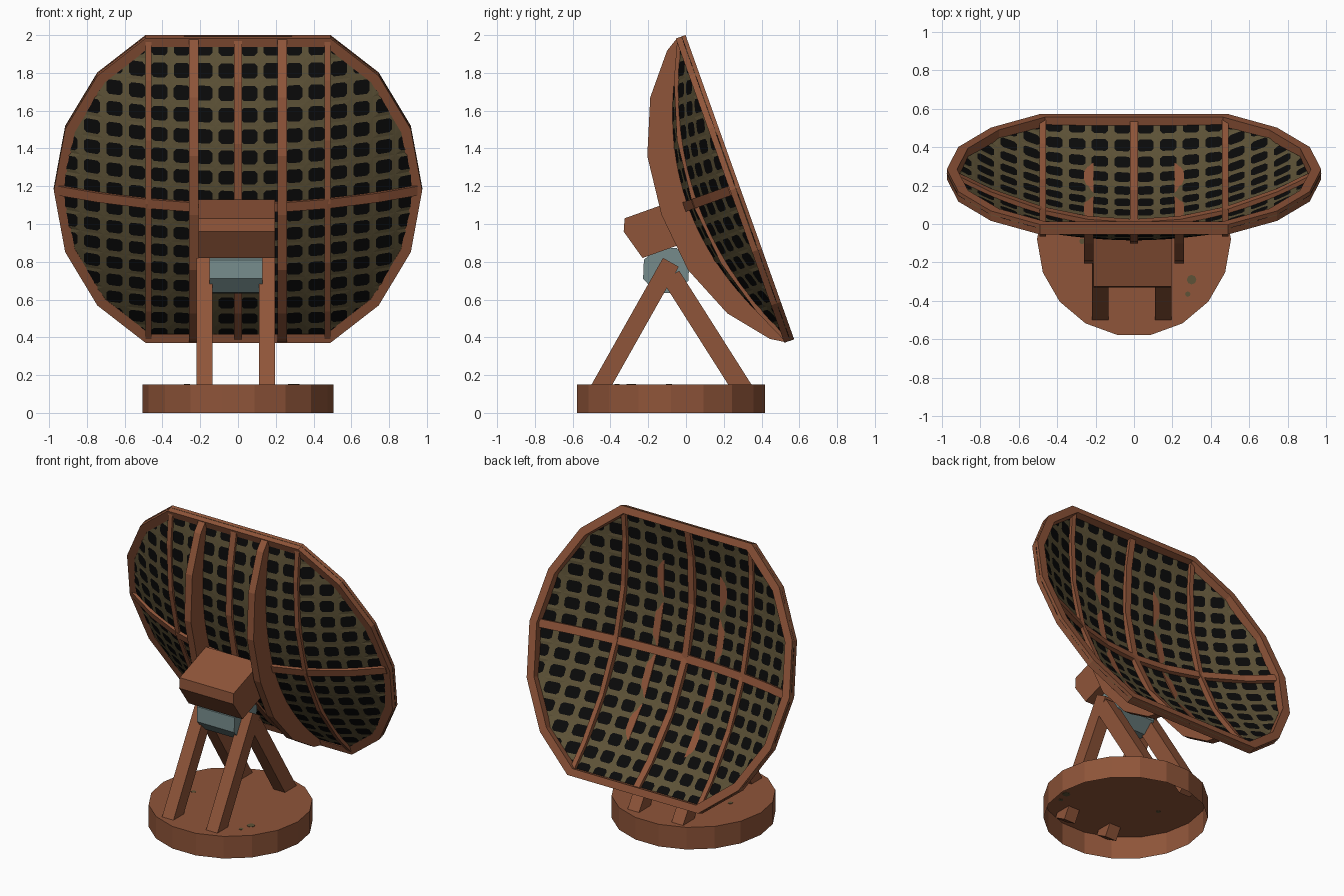
import bpy, bmesh, math
from mathutils import Vector, Matrix

if "Cube" in bpy.data.objects:
    bpy.data.objects.remove(bpy.data.objects["Cube"])


def material(name, rgb):
    m = bpy.data.materials.new(name)
    m.diffuse_color = (*rgb, 1)
    m.use_nodes = True
    m.node_tree.nodes["Principled BSDF"].inputs["Base Color"].default_value = m.diffuse_color
    return m


RUST = material("rust_brown", (0.275, 0.09, 0.041))
OLIVE = material("mesh_olive", (0.11, 0.085, 0.038))
BLACK = material("mesh_black", (0.003, 0.003, 0.003))
GREY = material("drum_grey", (0.18, 0.26, 0.26))

# Dish frame: local x across, local y along the dish axis, local z up the dish
DISH = Matrix.Translation((0, 0.285, 1.195)) @ Matrix.Rotation(math.radians(19.65), 4, 'X')
RIM = [(0.49, 0.855), (0.745, 0.645), (0.915, 0.345), (0.975, 0.0)]
RIM += [(x, -v) for x, v in RIM[-2::-1]]
RIM += [(-x, v) for x, v in RIM[::-1]]
DEPTH = 0.29


def rim_height(x):
    x = abs(x)
    if x <= 0.49:
        return 0.855
    for (x0, v0), (x1, v1) in zip(RIM[:3], RIM[1:4]):
        if x <= x1:
            return v0 + (v1 - v0) * (x - x0) / (x1 - x0)
    return 0.0


def bowl(x, v):
    h = rim_height(x)
    if h < 1e-4:
        return 0.0
    return -DEPTH * max(0, 1 - (x / 0.975) ** 2) * max(0, 1 - (v / h) ** 2)


def finish(bm, name, mats, matrix=None, normals=True):
    if normals:
        bmesh.ops.recalc_face_normals(bm, faces=bm.faces)
    me = bpy.data.meshes.new(name)
    bm.to_mesh(me)
    bm.free()
    for m in mats:
        me.materials.append(m)
    ob = bpy.data.objects.new(name, me)
    bpy.context.collection.objects.link(ob)
    if matrix:
        ob.matrix_world = matrix
    return ob


def loft(name, rings, mat, matrix=None, closed=False):
    """Join equal point rings into a solid bar."""
    bm = bmesh.new()
    vs = [[bm.verts.new(p) for p in r] for r in rings]
    n = len(rings[0])
    for i in range(len(vs) if closed else len(vs) - 1):
        a, b = vs[i], vs[(i + 1) % len(vs)]
        for k in range(n):
            bm.faces.new((a[k], a[(k + 1) % n], b[(k + 1) % n], b[k]))
    if not closed:
        bm.faces.new(vs[0][::-1])
        bm.faces.new(vs[-1])
    return finish(bm, name, [mat], matrix)


def prism(name, profile, x0, x1, mat):
    return loft(name, [[(x, y, z) for y, z in profile] for x in (x0, x1)], mat)


# Mesh bowl: grid of cells, each with a dark chamfered patch
bm = bmesh.new()
cw, ch = 0.475 / 4, 0.855 / 8
px, pz, c = 0.043, 0.036, 0.014
for i in range(-9, 9):
    for j in range(-8, 8):
        cx, cz = (i + 0.5) * cw, (j + 0.5) * ch
        corner, octo = [], []
        for sx, sz in ((1, 1), (-1, 1), (-1, -1), (1, -1)):
            corner.append(bm.verts.new((cx + sx * cw / 2, 0, cz + sz * ch / 2)))
            pair = [(cx + sx * px, 0, cz + sz * (pz - c)), (cx + sx * (px - c), 0, cz + sz * pz)]
            if sx * sz < 0:
                pair.reverse()
            octo += [bm.verts.new(p) for p in pair]
        bm.faces.new(octo).material_index = 1
        for k in range(4):
            n = (k + 1) % 4
            bm.faces.new((corner[k], octo[2 * k + 1], octo[2 * k]))
            bm.faces.new((corner[k], corner[n], octo[2 * n], octo[2 * k + 1]))
bmesh.ops.remove_doubles(bm, verts=bm.verts, dist=1e-4)
for (x0, v0), (x1, v1) in zip(RIM, RIM[1:] + RIM[:1]):
    out = Vector((v0 - v1, 0, x1 - x0))
    if out.dot(Vector((x0, 0, v0))) < 0:
        out.negate()
    bmesh.ops.bisect_plane(bm, geom=bm.verts[:] + bm.edges[:] + bm.faces[:],
                           plane_co=(x0, 0, v0), plane_no=out, clear_outer=True)
for v in bm.verts:
    v.co.y = bowl(v.co.x, v.co.z) - 0.02
mesh = finish(bm, "dish_mesh", [OLIVE, BLACK], DISH)
sol = mesh.modifiers.new("thickness", 'SOLIDIFY')
sol.thickness = 0.005
sol.offset = 0

# Rim frame
f = 0.945
loft("dish_rim", [[(x, 0, v), (x * f, 0, v * f), (x * f, -0.055, v * f), (x, -0.055, v)]
                  for x, v in RIM], RUST, DISH, closed=True)

# Vertical ribs following the bowl
steps = [-0.84, -0.65, -0.345, 0, 0.345, 0.65, 0.84]
for name, x, w in (("left_rib", -0.475, 0.016), ("centre_rib", 0, 0.022), ("right_rib", 0.475, 0.016)):
    rings = []
    for v in steps:
        d = bowl(x, v) - 0.02
        rings.append([(x - w, d + 0.025, v), (x + w, d + 0.025, v),
                      (x + w, d - 0.025, v), (x - w, d - 0.025, v)])
    loft(name, rings, RUST, DISH)

# Horizontal rib
rings = []
for x in (-0.95, -0.745, -0.475, -0.24, 0, 0.24, 0.475, 0.745, 0.95):
    d = bowl(x, 0) - 0.02
    rings.append([(x, d + 0.025, -0.026), (x, d + 0.025, 0.026),
                  (x, d - 0.025, 0.026), (x, d - 0.025, -0.026)])
loft("cross_rib", rings, RUST, DISH)

# Two deep back beams
outer = [(0.85, 0.055), (0.81, 0.12), (0.607, 0.287), (0.32, 0.406), (0, 0.44)]
outer += [(-v, d) for v, d in outer[-2::-1]]
for name, x in (("left_back_beam", -0.235), ("right_back_beam", 0.235)):
    rings = []
    for v, d in outer:
        i = bowl(x, v) - 0.022
        rings.append([(x - 0.025, i, v), (x + 0.025, i, v), (x + 0.025, -d, v), (x - 0.025, -d, v)])
    loft(name, rings, RUST, DISH)

# Mount box behind the dish
prism("mount_box", [(-0.325, 1.03), (-0.33, 0.96), (-0.23, 0.82), (0.005, 0.904), (-0.043, 1.131)],
      -0.21, 0.195, RUST)

# Pivot drum
drum = [(-0.105 + 0.13 * math.cos(math.radians(a)), 0.755 + 0.13 * math.sin(math.radians(a)))
        for a in range(20, 380, 45)]
prism("pivot_drum", drum, -0.15, 0.13, GREY)


# Crossed legs, running through the base top
def leg(name, x, foot, top, w=0.048):
    a, b = Vector(foot), Vector(top)
    d = (b - a).normalized()
    p = Vector((d.y, -d.x)) * w
    a = a - d * 0.06
    prism(name, [a + p, a - p, b - p, b + p], x - 0.043, x + 0.043, RUST)


for side, x in (("left", -0.177), ("right", 0.153)):
    leg(side + "_front_leg", x, (-0.445, 0.15), (-0.08, 0.797))
    leg(side + "_rear_leg", x, (0.285, 0.15), (-0.08, 0.725), 0.052)

# Round base, open underneath
bm = bmesh.new()
ring = [(0.505 * math.cos(math.radians(a)), -0.08 + 0.505 * math.sin(math.radians(a)))
        for a in range(0, 360, 20)]
low = [bm.verts.new((x, y, 0)) for x, y in ring]
high = [bm.verts.new((x, y, 0.15)) for x, y in ring]
for k in range(18):
    n = (k + 1) % 18
    bm.faces.new((low[k], low[n], high[n], high[k]))
bm.faces.new(high)
finish(bm, "base", [RUST], normals=False)

# Small stains on the base top
for k, (x, y, r) in enumerate(((0.3, -0.29, 0.025), (0.28, -0.365, 0.014), (-0.27, -0.09, 0.015))):
    pts = [(x + r * math.cos(t * math.pi / 4), y + r * math.sin(t * math.pi / 4)) for t in range(8)]
    loft("base_stain_%d" % k, [[(a, b, z) for a, b in pts] for z in (0.148, 0.152)], OLIVE)
